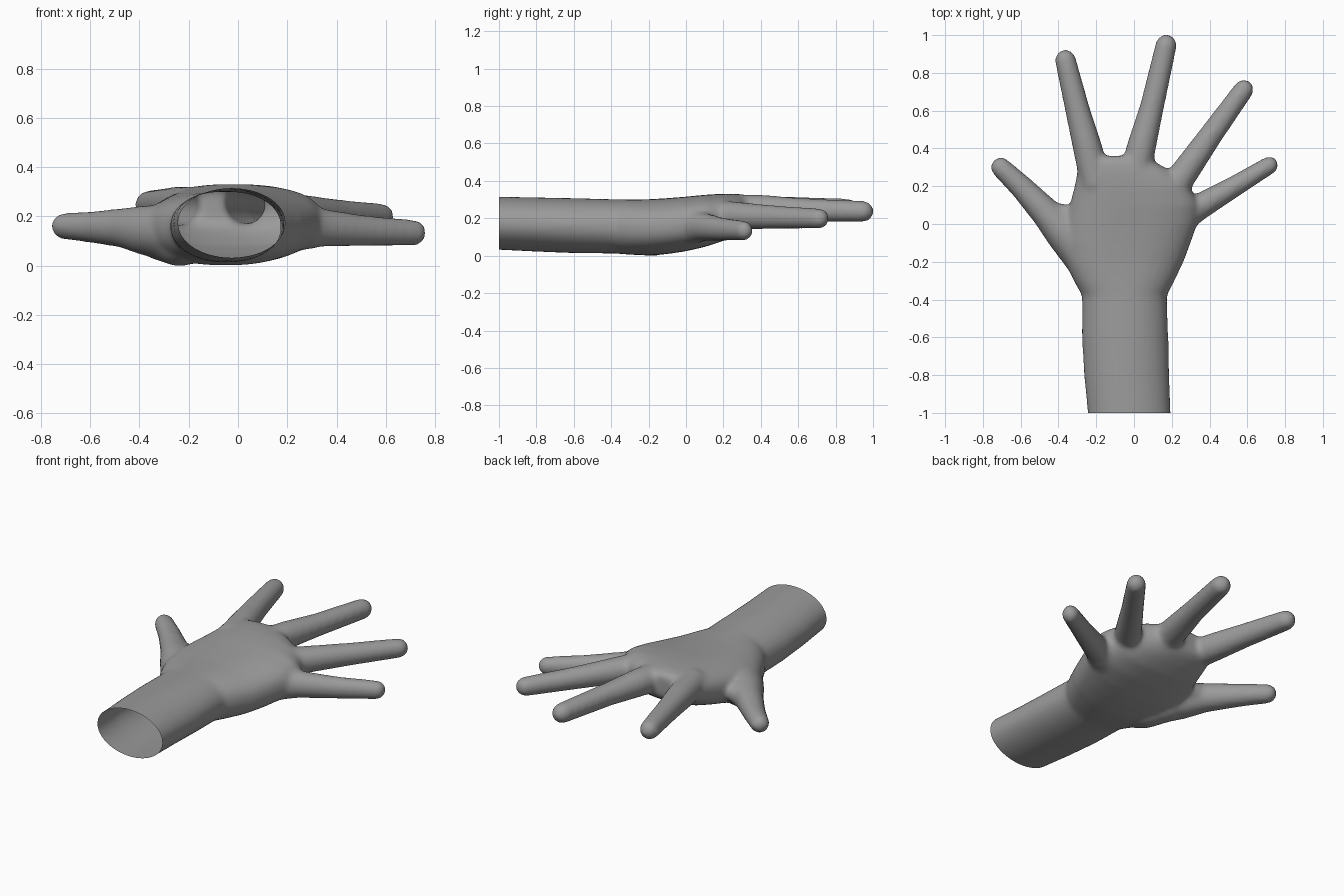
import bpy, bmesh, math
from mathutils import Vector

if "Cube" in bpy.data.objects:
    bpy.data.objects.remove(bpy.data.objects["Cube"])

skin = bpy.data.materials.new("grey_skin")
skin.diffuse_color = (0.33, 0.33, 0.33, 1)
skin.use_nodes = True
skin.node_tree.nodes["Principled BSDF"].inputs["Base Color"].default_value = skin.diffuse_color

bm = bmesh.new()
SIDES = 32


def loft(rings):
    """Closed skin through a list of rings of points."""
    loops = [[bm.verts.new(p) for p in ring] for ring in rings]
    for a, b in zip(loops, loops[1:]):
        for i in range(SIDES):
            j = (i + 1) % SIDES
            bm.faces.new((a[i], a[j], b[j], b[i]))
    bm.faces.new(loops[0][::-1])
    bm.faces.new(loops[-1])


def section(y, x0, x1, z0, z1, power):
    """Rounded cross-section of the forearm or palm."""
    ring = []
    for i in range(SIDES):
        t = 2 * math.pi * i / SIDES
        c, s = math.cos(t), math.sin(t)
        c = math.copysign(abs(c) ** (2 / power), c)
        s = math.copysign(abs(s) ** (2 / power), s)
        ring.append(((x0 + x1) / 2 + c * (x1 - x0) / 2, y,
                     (z0 + z1) / 2 + s * (z1 - z0) / 2))
    return ring


def finger(points, tall=1.0):
    """Tapered tube with a round tip; points are x, y, z, radius."""
    spine = [(Vector(p[:3]), p[3] + 0.004) for p in points]
    way = (spine[-1][0] - spine[-2][0]).normalized()
    side = way.cross(Vector((0, 0, 1))).normalized()
    up = side.cross(way)
    tip, r = spine[-1]
    for k in range(1, 8):
        a = k * math.pi / 16
        spine.append((tip + way * r * math.sin(a), r * math.cos(a)))
    loft([[c + rad * (side * math.cos(2 * math.pi * i / SIDES)
                      + up * tall * math.sin(2 * math.pi * i / SIDES))
           for i in range(SIDES)] for c, rad in spine])


# Forearm and palm: y, left, right, bottom, top, squareness
loft([section(*s) for s in (
    (-1.10, -0.245, 0.195, 0.042, 0.325, 2.0),
    (-1.00, -0.245, 0.195, 0.038, 0.322, 2.0),
    (-0.80, -0.265, 0.187, 0.028, 0.318, 2.0),
    (-0.60, -0.276, 0.182, 0.02, 0.314, 2.05),
    (-0.38, -0.275, 0.174, 0.018, 0.308, 2.15),
    (-0.30, -0.32, 0.215, 0.012, 0.307, 2.3),
    (-0.20, -0.365, 0.263, 0.007, 0.308, 2.35),
    (-0.10, -0.375, 0.30, 0.015, 0.314, 2.45),
    (0.00, -0.365, 0.335, 0.03, 0.322, 2.5),
    (0.10, -0.34, 0.347, 0.053, 0.332, 2.5),
    (0.20, -0.315, 0.295, 0.085, 0.338, 2.5),
    (0.28, -0.30, 0.20, 0.125, 0.337, 2.4),
    (0.33, -0.27, 0.11, 0.155, 0.33, 2.3),
    (0.36, -0.22, 0.06, 0.185, 0.31, 2.2))])

# Pad below the thumb, and the web beside it
finger([(-0.19, -0.26, 0.11, 0.09), (-0.23, -0.19, 0.107, 0.102),
        (-0.31, -0.08, 0.12, 0.09)])
finger([(-0.28, 0.00, 0.17, 0.06), (-0.38, 0.053, 0.165, 0.052)])
# Thumb
finger([(-0.255, -0.185, 0.14, 0.107), (-0.38, -0.035, 0.15, 0.097),
        (-0.47, 0.063, 0.16, 0.076), (-0.595, 0.195, 0.163, 0.06),
        (-0.705, 0.30, 0.167, 0.05)])
# Index finger
finger([(-0.20, 0.20, 0.245, 0.078), (-0.245, 0.40, 0.25, 0.074),
        (-0.298, 0.60, 0.255, 0.062), (-0.363, 0.868, 0.255, 0.052)])
# Middle finger
finger([(0.00, 0.20, 0.25, 0.08), (0.037, 0.40, 0.255, 0.074),
        (0.095, 0.62, 0.25, 0.06), (0.17, 0.947, 0.243, 0.053)])
# Ring finger
finger([(0.15, 0.11, 0.225, 0.08), (0.255, 0.255, 0.22, 0.072),
        (0.41, 0.475, 0.212, 0.059), (0.581, 0.712, 0.205, 0.05)])
# Little finger
finger([(0.20, 0.01, 0.16, 0.09), (0.345, 0.09, 0.16, 0.066),
        (0.52, 0.192, 0.148, 0.053), (0.717, 0.311, 0.14, 0.044)], 1.1)

bmesh.ops.recalc_face_normals(bm, faces=bm.faces)
mesh = bpy.data.meshes.new("hand_parts")
bm.to_mesh(mesh)
bm.free()
parts = bpy.data.objects.new("hand_parts", mesh)
bpy.context.collection.objects.link(parts)

# Fuse the parts into one soft skin
remesh = parts.modifiers.new("fuse", 'REMESH')
remesh.mode = 'VOXEL'
remesh.voxel_size = 0.013
soften = parts.modifiers.new("soften", 'SMOOTH')
soften.factor = 0.5
soften.iterations = 14
bpy.context.view_layer.update()
graph = bpy.context.evaluated_depsgraph_get()
skin_mesh = bpy.data.meshes.new_from_object(parts.evaluated_get(graph))
bpy.data.objects.remove(parts)

# Cut the forearm open at its end and rest the hand on the floor
bm = bmesh.new()
bm.from_mesh(skin_mesh)
bmesh.ops.bisect_plane(bm, geom=bm.verts[:] + bm.edges[:] + bm.faces[:],
                       plane_co=(0, -1, 0), plane_no=(0, 1, 0),
                       clear_inner=True)
low = min(v.co.z for v in bm.verts)
bmesh.ops.translate(bm, verts=bm.verts, vec=(0, 0, -low))
for f in bm.faces:
    f.smooth = True
    f.material_index = 0
bm.to_mesh(skin_mesh)
bm.free()
skin_mesh.materials.clear()
skin_mesh.materials.append(skin)
hand = bpy.data.objects.new("hand", skin_mesh)
bpy.context.collection.objects.link(hand)
